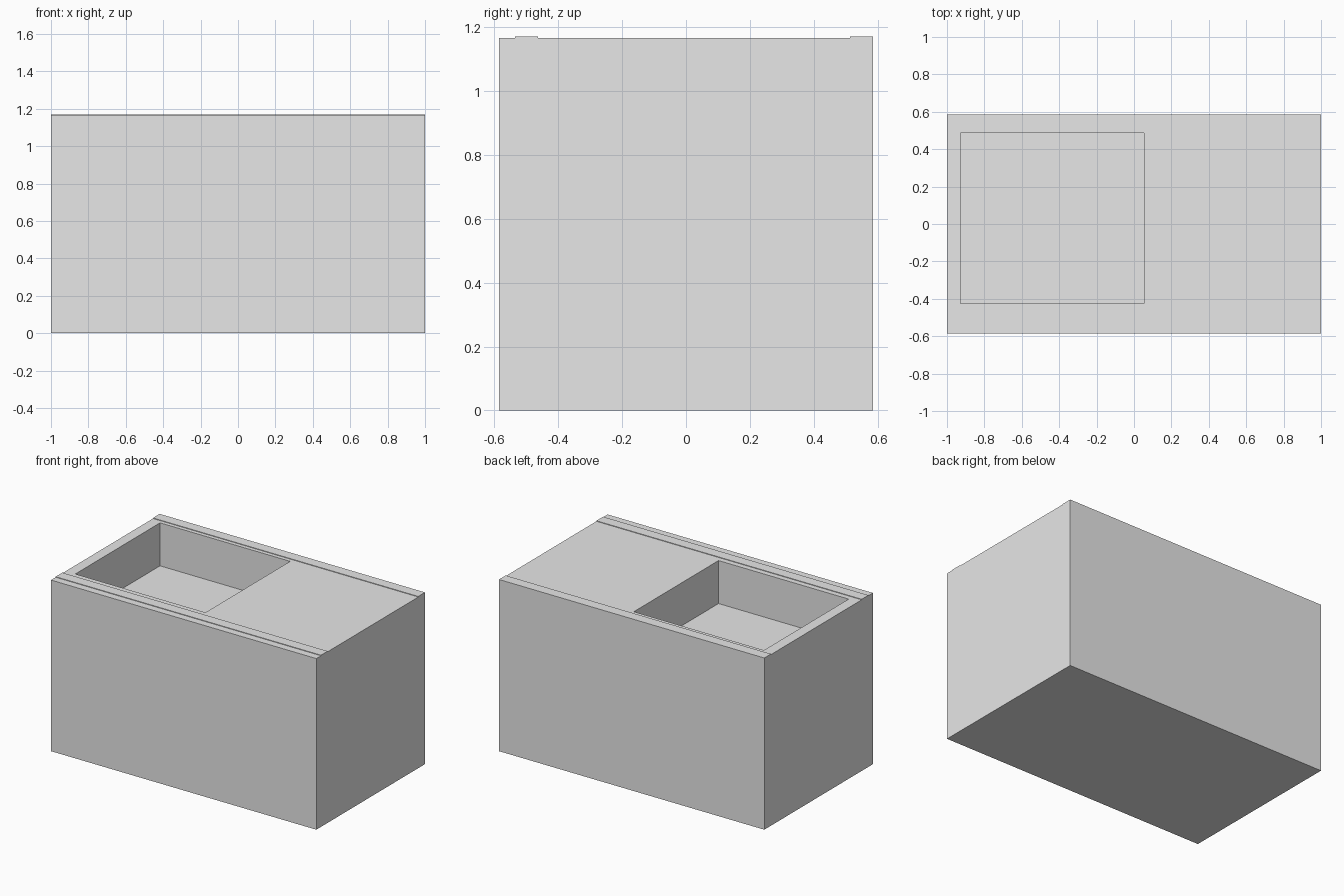
import bpy, bmesh
from mathutils import Vector

default = bpy.data.objects.get("Cube")
if default:
    bpy.data.objects.remove(default, do_unlink=True)

# Plain grey material
GREY = (0.8, 0.8, 0.8, 1)
grey = bpy.data.materials.new("plain_grey")
grey.use_nodes = True
grey.diffuse_color = GREY
grey.node_tree.nodes["Principled BSDF"].inputs["Base Color"].default_value = GREY


def prism(name, profile, x0, x1):
    """Extrude a closed (y, z) profile from x0 to x1."""
    bm = bmesh.new()
    face = bm.faces.new([bm.verts.new((x0, y, z)) for y, z in profile])
    ext = bmesh.ops.extrude_face_region(bm, geom=[face])
    verts = [g for g in ext["geom"] if isinstance(g, bmesh.types.BMVert)]
    bmesh.ops.translate(bm, verts=verts, vec=Vector((x1 - x0, 0, 0)))
    bmesh.ops.recalc_face_normals(bm, faces=bm.faces)
    mesh = bpy.data.meshes.new(name)
    bm.to_mesh(mesh)
    bm.free()
    mesh.materials.append(grey)
    obj = bpy.data.objects.new(name, mesh)
    bpy.context.collection.objects.link(obj)
    return obj


# Block with a thin raised rib near the front and a raised back edge
HALF, TOP, LOW = 0.585, 1.17, 1.166
block = prism("block_body", [
    (-HALF, 0), (HALF, 0), (HALF, TOP), (0.513, TOP), (0.513, LOW),
    (-0.463, LOW), (-0.463, TOP), (-0.535, TOP), (-0.535, LOW), (-HALF, LOW),
], -1, 1)

# Rectangular recess sunk into the top
FLOOR = 0.873
cutter = prism("recess_cutter", [(-0.426, FLOOR), (0.486, FLOOR), (0.486, 1.4), (-0.426, 1.4)],
               -0.928, 0.053)
cutter.hide_render = True
cut = block.modifiers.new("recess", "BOOLEAN")
cut.operation = "DIFFERENCE"
cut.solver = "EXACT"
cut.object = cutter
bpy.context.view_layer.objects.active = block
bpy.ops.object.modifier_apply(modifier=cut.name)
bpy.data.objects.remove(cutter, do_unlink=True)
